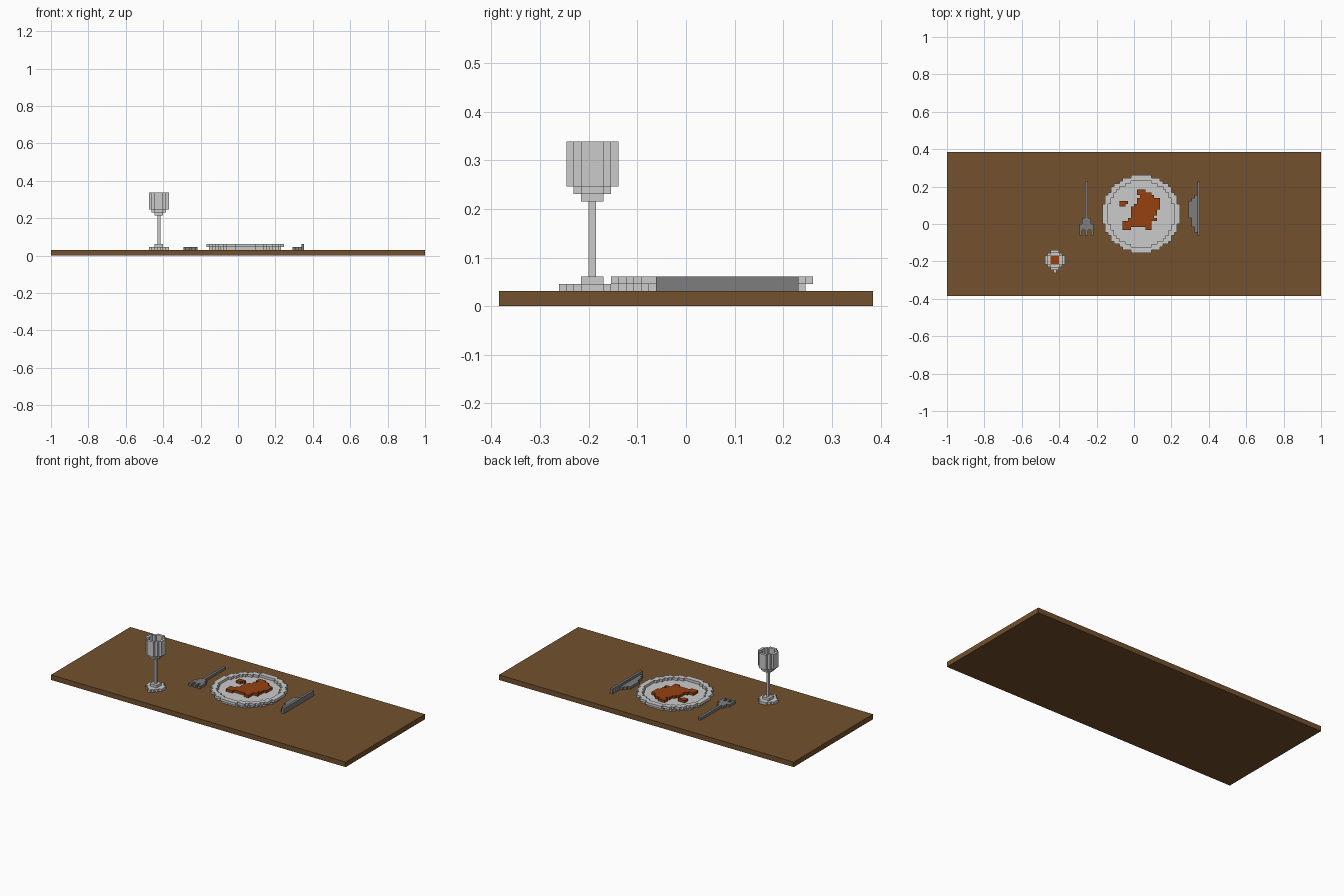
import bpy, bmesh, math

if "Cube" in bpy.data.objects:
    bpy.data.objects.remove(bpy.data.objects["Cube"])

U = 2 / 130  # size of one block


def material(name, rgb):
    m = bpy.data.materials.new(name)
    m.diffuse_color = (*rgb, 1)
    m.use_nodes = True
    m.node_tree.nodes["Principled BSDF"].inputs["Base Color"].default_value = m.diffuse_color
    return m


WOOD = material("brown wood", (0.171, 0.082, 0.026))
CHINA = material("light grey", (0.60, 0.60, 0.60))
STEEL = material("steel grey", (0.205, 0.205, 0.21))
SAUCE = material("orange brown", (0.31, 0.053, 0.005))

SIDES = {
    (1, 0, 0): [(1, 0, 0), (1, 1, 0), (1, 1, 1), (1, 0, 1)],
    (-1, 0, 0): [(0, 0, 0), (0, 0, 1), (0, 1, 1), (0, 1, 0)],
    (0, 1, 0): [(0, 1, 0), (0, 1, 1), (1, 1, 1), (1, 1, 0)],
    (0, -1, 0): [(0, 0, 0), (1, 0, 0), (1, 0, 1), (0, 0, 1)],
    (0, 0, 1): [(0, 0, 1), (1, 0, 1), (1, 1, 1), (0, 1, 1)],
    (0, 0, -1): [(0, 0, 0), (0, 1, 0), (1, 1, 0), (1, 0, 0)],
}


def block(x0, x1, y0, y1, z0, z1):
    return {(x, y, z) for x in range(x0, x1) for y in range(y0, y1) for z in range(z0, z1)}


def disc(cx, cy, r_in, r_out, z0, z1):
    """Blocks whose centres lie in a ring around the block (cx, cy)."""
    n = math.ceil(r_out)
    return {(cx + x, cy + y, z) for x in range(-n, n + 1) for y in range(-n, n + 1)
            for z in range(z0, z1) if r_in <= math.hypot(x, y) < r_out}


def build(name, cells, mat):
    """Mesh of the exposed faces of a set of blocks."""
    bm = bmesh.new()
    for c in cells:
        for d, quad in SIDES.items():
            if tuple(a + b for a, b in zip(c, d)) not in cells:
                bm.faces.new([bm.verts.new([(a + b) * U for a, b in zip(c, q)]) for q in quad])
    bmesh.ops.remove_doubles(bm, verts=bm.verts[:], dist=U / 100)
    me = bpy.data.meshes.new(name)
    bm.to_mesh(me)
    bm.free()
    me.materials.append(mat)
    ob = bpy.data.objects.new(name, me)
    bpy.context.collection.objects.link(ob)


# table top
bpy.ops.mesh.primitive_cube_add(size=1, location=(0, 0, U))
top = bpy.context.object
top.name = "table_top"
top.scale = (130 * U, 50 * U, 2 * U)
bpy.ops.object.transform_apply(location=True, scale=True)
top.data.materials.append(WOOD)

# plate: flat disc with a raised, wider rim
build("plate", disc(2, 3, 0, 12.6, 2, 3) | disc(2, 3, 11.6, 13.6, 3, 4), CHINA)

# food on the plate: x spans row by row, from the back to the front
rows = [(1, 4), (1, 6), (2, 7), (1, 9), (1, 9), (0, 9), (-1, 9), (-1, 8),
        (-1, 8), (-1, 7), (-2, 8), (-4, 6), (-4, 6), (4, 6)]
food = set()
for i, (a, b) in enumerate(rows):
    food |= block(a, b, 11 - i, 12 - i, 3, 4)
food |= block(-4, -1, -2, -1, 3, 4)
build("food", food, SAUCE)
build("food_bit", block(-5, -3, 6, 8, 3, 4) | block(-4, -2, 7, 8, 3, 4), SAUCE)

# fork: handle, neck, head and three tines
fork = block(-17, -16, 2, 15, 2, 3) | block(-18, -15, 0, 2, 2, 3) | block(-19, -14, -2, 0, 2, 3)
for x in (-19, -17, -15):
    fork |= block(x, x + 1, -4, -2, 2, 3)
build("fork", fork, STEEL)

# knife: tall spine and a flat stepped blade
knife = block(22, 23, -4, 15, 2, 4)
for x, y0, y1 in ((21, -3, 10), (20, -1, 9), (19, 2, 8)):
    knife |= block(x, x + 1, y0, y1, 2, 3)
build("knife", knife, STEEL)

# glass: foot, stem, stepped hollow bowl
GX, GY = -28, -13
glass = disc(GX, GY, 0, 3.3, 2, 3) | block(GX, GX + 1, GY - 4, GY - 3, 2, 3)
glass |= disc(GX, GY, 0, 1.5, 3, 4) | block(GX, GX + 1, GY, GY + 1, 4, 14)
glass |= disc(GX, GY, 0, 1.5, 14, 15) | disc(GX, GY, 1.5, 2.3, 15, 16)
glass |= disc(GX, GY, 2.5, 3.3, 16, 22)
build("glass", glass, CHINA)

# drink inside the bowl
build("drink", disc(GX, GY, 0, 1.5, 15, 16), SAUCE)
